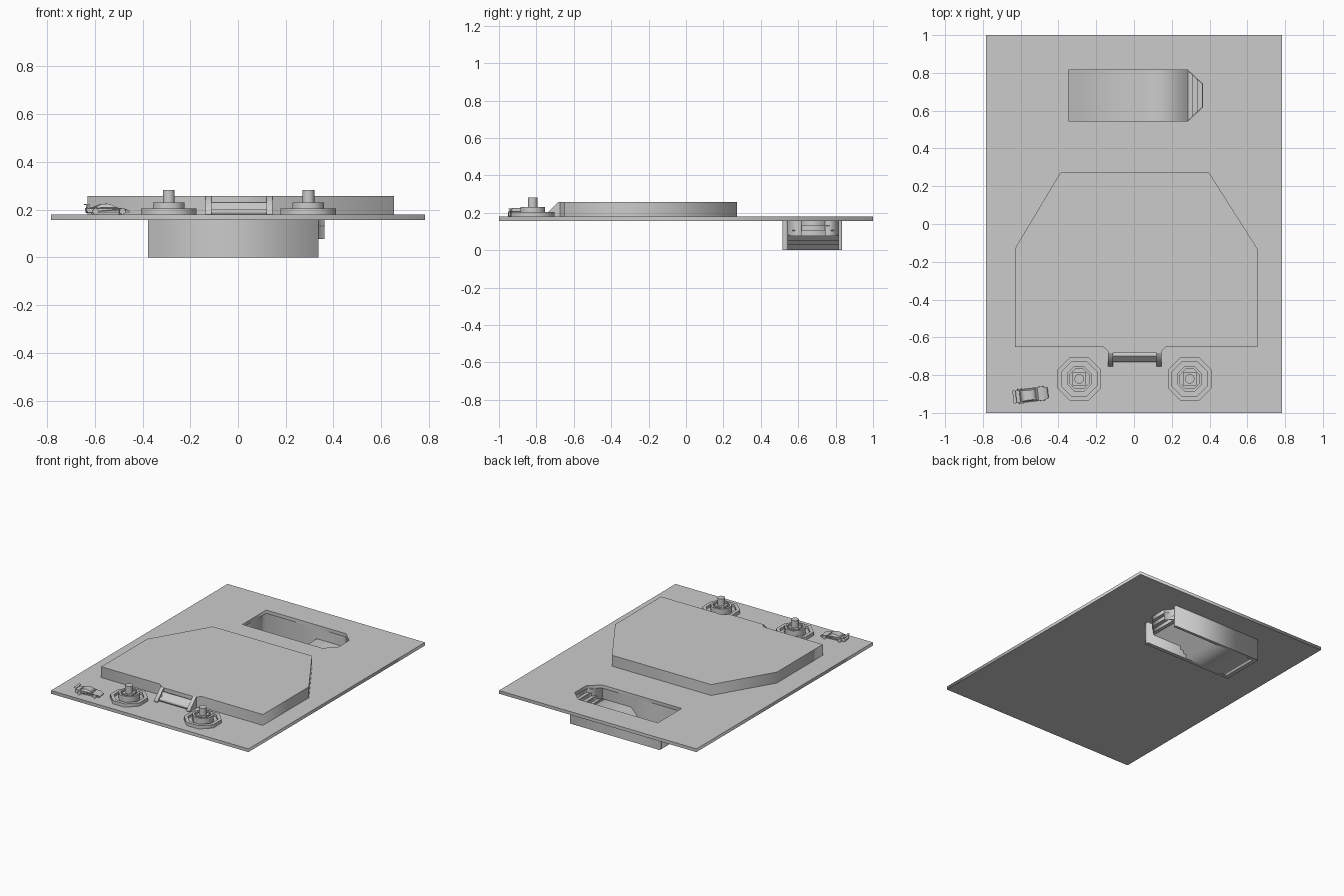
import bpy, bmesh, math
from mathutils import Matrix

cube = bpy.data.objects.get("Cube")
if cube:
    bpy.data.objects.remove(cube, do_unlink=True)

grey = bpy.data.materials.new("plain_grey")
grey.use_nodes = True
grey.diffuse_color = (0.6, 0.6, 0.6, 1)
for node in grey.node_tree.nodes:
    if node.type == 'BSDF_PRINCIPLED':
        node.inputs["Base Color"].default_value = (0.6, 0.6, 0.6, 1)


def prism(name, loops, low, high, axis='z', shape=None):
    """Extrude an outline (further loops are holes) from low to high along an axis."""
    curve = bpy.data.curves.new(name, 'CURVE')
    curve.dimensions, curve.fill_mode = '2D', 'BOTH'
    curve.extrude = (high - low) / 2
    for loop in loops:
        spline = curve.splines.new('POLY')
        spline.points.add(len(loop) - 1)
        for point, (u, v) in zip(spline.points, loop):
            point.co = (u, v, 0, 1)
        spline.use_cyclic_u = True
    temp = bpy.data.objects.new(name + "_outline", curve)
    mesh = bpy.data.meshes.new_from_object(temp)
    bpy.data.objects.remove(temp)
    bpy.data.curves.remove(curve)
    mesh.name = name
    mid = (low + high) / 2
    bm = bmesh.new()
    bm.from_mesh(mesh)
    for vert in bm.verts:
        u, v, w = vert.co
        w += mid
        vert.co = {'z': (u, v, w), 'x': (w, u, v), 'y': (u, w, v)}[axis]
        if shape:
            shape(vert.co)
    bmesh.ops.remove_doubles(bm, verts=bm.verts, dist=1e-5)
    bmesh.ops.recalc_face_normals(bm, faces=bm.faces)
    bm.to_mesh(mesh)
    bm.free()
    mesh.materials.clear()
    mesh.materials.append(grey)
    obj = bpy.data.objects.new(name, mesh)
    bpy.context.collection.objects.link(obj)
    return obj


def rect(x0, x1, y0, y1):
    return [(x0, y0), (x1, y0), (x1, y1), (x0, y1)]


def ngon(cx, cy, apothem, sides):
    r = apothem / math.cos(math.pi / sides)
    angles = [(i + 0.5) * math.tau / sides for i in range(sides)]
    return [(cx + r * math.cos(a), cy + r * math.sin(a)) for a in angles]


# Ground slab with the pool opening
UNDER, GROUND = 0.157, 0.18
X0, XC, X1 = -0.347, 0.285, 0.362      # pool end, start of chamfer, stepped end
Y0, Y1, CUT = 0.545, 0.815, 0.072
pool = [(X0, Y0), (XC, Y0), (X1, Y0 + CUT), (X1, Y1 - CUT), (XC, Y1), (X0, Y1)]
prism("ground_slab", [rect(-0.783, 0.783, -1, 1), pool], UNDER, GROUND)

# Pool walls
prism("pool_front_wall", [rect(-0.377, 0.337, 0.517, Y0)], 0, UNDER)
prism("pool_back_wall", [rect(-0.377, 0.337, Y1, 0.835)], 0, UNDER)
prism("pool_end_wall", [rect(-0.377, X0, Y0, Y1)], 0, UNDER)
for side, y, d in (("front", Y0, 1), ("back", Y1, -1)):
    prism(f"pool_{side}_chamfer_wall",
          [[(XC, y), (X1, y + d * CUT), (X1 - 0.005, y + d * CUT), (XC - 0.005, y)]],
          0.077, UNDER)

# Pool floor: deep end, slope over a stepped underside, shallow end
prism("pool_floor", [[(X0, 0), (0.005, 0), (0.005, 0.03), (0.03, 0.03), (0.03, 0.053),
                      (0.055, 0.053), (0.055, 0.077), (XC, 0.077), (XC, 0.082),
                      (0.055, 0.082), (-0.02, 0.006), (X0, 0.006)]], Y0, Y1, 'y')


def inset(x):
    return (x - XC) / (X1 - XC) * CUT


# Entry steps narrowing with the chamfers
steps = [(XC, 0.31, 0.077, 0.103), (0.31, 0.337, 0.103, 0.129), (0.337, X1, 0.129, UNDER)]
for i, (a, b, z, rise) in enumerate(steps):
    ia, ib = inset(a), inset(b)
    prism(f"pool_tread_{i}", [[(a, Y0 + ia), (b, Y0 + ib), (b, Y1 - ib), (a, Y1 - ia)]],
          z, z + 0.004)
    prism(f"pool_riser_{i}", [rect(b - 0.003, b, Y0 + ib, Y1 - ib)], z, rise)

# Raised platform
TOP = 0.258
prism("platform", [[(-0.63, -0.65), (-0.163, -0.65), (-0.13, -0.682), (0.138, -0.682),
                    (0.17, -0.65), (0.653, -0.65), (0.653, -0.13), (0.397, 0.272),
                    (-0.39, 0.272), (-0.63, -0.13)]], GROUND, TOP)

# Front stairs between sloping side rails
prism("front_stairs", [[(-0.68, GROUND), (-0.73, GROUND), (-0.73, 0.203), (-0.705, 0.203),
                        (-0.705, 0.231), (-0.68, 0.231)]], -0.112, 0.12, 'x')
for side, x in (("right", -0.137), ("left", 0.119)):
    prism(f"{side}_stair_rail", [[(-0.675, GROUND), (-0.755, GROUND), (-0.755, 0.186),
                                  (-0.682, TOP), (-0.675, TOP)]], x, x + 0.026, 'x')

# Two octagonal fountains
for side, x in (("right", -0.29), ("left", 0.295)):
    y = -0.82
    prism(f"{side}_fountain_rim", [ngon(x, y, 0.116, 8), ngon(x, y, 0.093, 8)],
          GROUND, 0.204)
    prism(f"{side}_fountain_basin", [ngon(x, y, 0.093, 8)], GROUND, 0.186)
    prism(f"{side}_fountain_tier", [ngon(x, y, 0.066, 8), ngon(x, y, 0.052, 8)],
          GROUND, 0.231)
    prism(f"{side}_fountain_plinth", [ngon(x, y, 0.036, 4)], GROUND, 0.231)
    column = prism(f"{side}_fountain_column", [ngon(x, y, 0.025, 24)], 0.231, 0.283)
    for poly in column.data.polygons:
        poly.use_smooth = abs(poly.normal.z) < 0.5

# Parked sports car, built along x and then turned into place
def pinch_ends(co):
    co.y *= 1 - 0.25 * max(0, abs(co.x) - 0.06) / 0.03


def lean_in(co):
    co.y *= 1 - 14 * max(0, co.z - 0.028)


car = [
    prism("car_body", [[(-0.09, 0.009), (-0.093, 0.026), (-0.08, 0.031), (-0.04, 0.03),
                        (0.03, 0.029), (0.065, 0.025), (0.085, 0.018), (0.092, 0.01),
                        (0.088, 0.006), (-0.085, 0.006)]], -0.037, 0.037, 'y', pinch_ends),
    prism("car_cabin", [[(-0.065, 0.028), (-0.03, 0.043), (-0.005, 0.045), (0.01, 0.042),
                         (0.038, 0.028)]], -0.033, 0.033, 'y', lean_in),
    prism("car_spoiler", [[(-0.095, 0.04), (-0.078, 0.038), (-0.078, 0.041),
                           (-0.095, 0.043)]], -0.034, 0.034, 'y'),
]
for i, y in enumerate((-0.024, 0.021)):
    car.append(prism(f"car_spoiler_post_{i}", [rect(-0.088, -0.082, 0.028, 0.04)],
                     y, y + 0.003, 'y'))
for end, x in (("rear", -0.055), ("front", 0.058)):
    for side, y in (("right", -0.039), ("left", 0.027)):
        car.append(prism(f"car_{end}_{side}_wheel", [ngon(x, 0.013, 0.013, 16)],
                         y, y + 0.012, 'y'))
place = Matrix.Translation((-0.546, -0.905, GROUND)) @ Matrix.Rotation(math.radians(7), 4, 'Z')
for part in car:
    part.data.transform(place)
